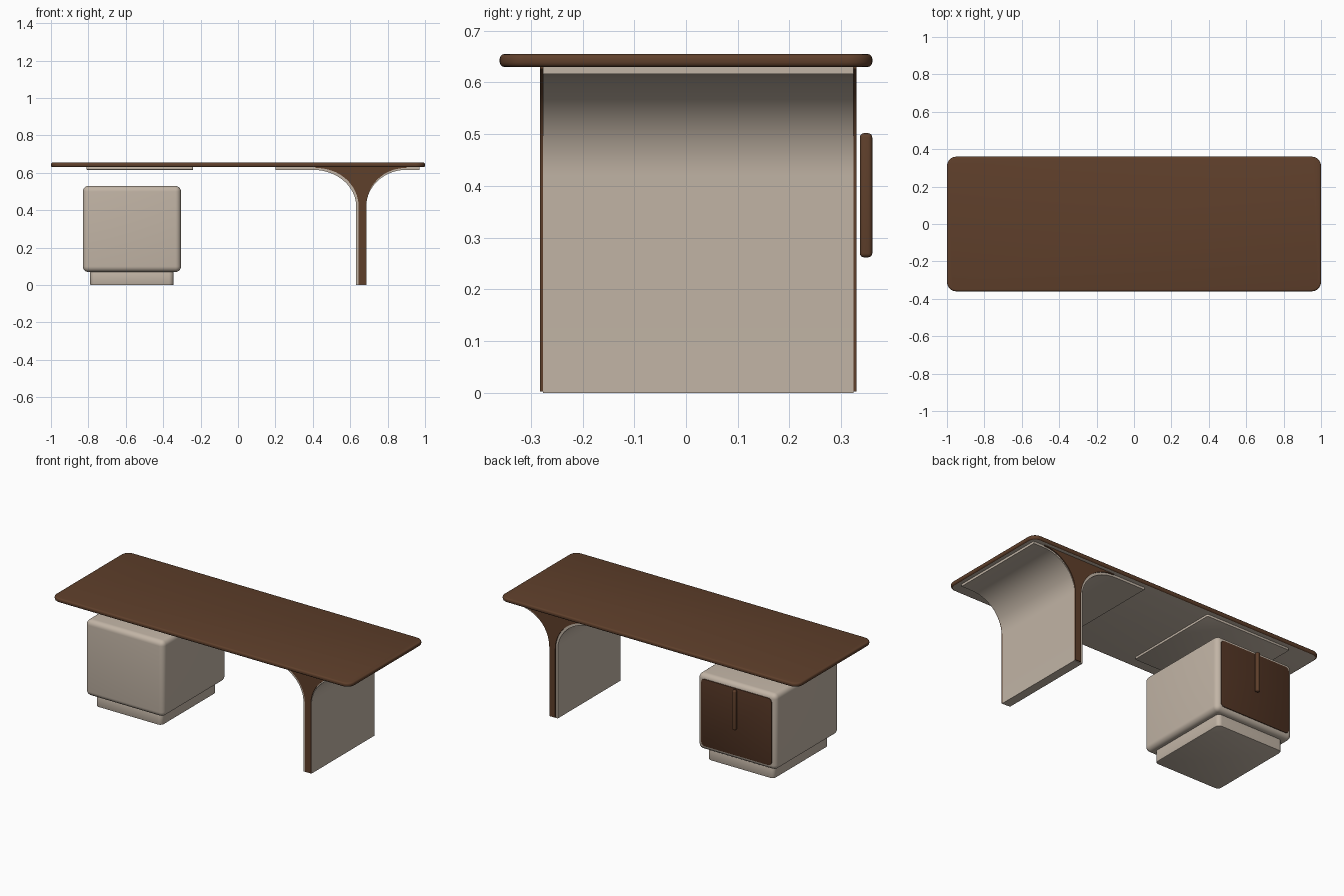
import bpy, bmesh, math

if "Cube" in bpy.data.objects:
    bpy.data.objects.remove(bpy.data.objects["Cube"])


def material(name, rgb):
    m = bpy.data.materials.new(name)
    m.diffuse_color = (*rgb, 1.0)
    m.use_nodes = True
    m.node_tree.nodes["Principled BSDF"].inputs["Base Color"].default_value = m.diffuse_color
    return m


WALNUT = material("walnut brown", (0.114, 0.05, 0.024))
DARK = material("dark walnut", (0.082, 0.034, 0.017))
BEIGE = material("warm beige", (0.54, 0.46, 0.38))


def finish(bm, name, mats, bevel=0.0, segs=4):
    bmesh.ops.recalc_face_normals(bm, faces=bm.faces)
    me = bpy.data.meshes.new(name)
    bm.to_mesh(me)
    bm.free()
    ob = bpy.data.objects.new(name, me)
    bpy.context.collection.objects.link(ob)
    for m in mats:
        me.materials.append(m)
    bpy.context.view_layer.objects.active = ob
    ob.select_set(True)
    if bevel:
        mod = ob.modifiers.new("rounding", "BEVEL")
        mod.width, mod.segments = bevel, segs
        mod.limit_method, mod.angle_limit = "ANGLE", math.radians(40)
        bpy.ops.object.modifier_apply(modifier=mod.name)
    bpy.ops.object.shade_smooth_by_angle(angle=math.radians(35))
    ob.select_set(False)
    return ob


def prism(name, pts, axis, lo, hi, mat, bevel=0.0, segs=3):
    """Extrude a 2D outline along z (outline xy) or y (outline xz)."""
    bm = bmesh.new()
    put = (lambda a, b, t: (a, b, t)) if axis == "z" else (lambda a, b, t: (a, t, b))
    face = bm.faces.new([bm.verts.new(put(a, b, lo)) for a, b in pts])
    ext = bmesh.ops.extrude_face_region(bm, geom=[face])["geom"]
    verts = [g for g in ext if isinstance(g, bmesh.types.BMVert)]
    bmesh.ops.translate(bm, verts=verts, vec=put(0, 0, hi - lo))
    return finish(bm, name, [mat], bevel, segs)


def rounded_rect(a0, a1, b0, b1, r, n=8):
    pts = []
    corners = [(a1 - r, b1 - r), (a0 + r, b1 - r), (a0 + r, b0 + r), (a1 - r, b0 + r)]
    for k, (ca, cb) in enumerate(corners):
        for i in range(n + 1):
            t = math.pi / 2 * (k + i / n)
            pts.append((ca + r * math.cos(t), cb + r * math.sin(t)))
    return pts


# Tabletop: walnut, with beige underside
top = prism("tabletop", rounded_rect(-1, 1, -0.36, 0.36, 0.05), "z", 0.63, 0.655, WALNUT, 0.009)
top.data.materials.append(BEIGE)
for p in top.data.polygons:
    if p.normal.z < -0.98:
        p.material_index = 1

# Mounting plate under the top, above the pedestal
prism("mounting_plate", rounded_rect(-0.81, -0.24, -0.28, 0.325, 0.01, 3), "z", 0.616, 0.631, BEIGE, 0.003, 2)


# Flared leg: stem with two curved flanks meeting the tabletop
def flare(xl, xr, end_l, end_r, cl, cr, z_flat, z0):
    pts = [(xl, z0)]
    n = 20
    zc = 0.42
    for i in range(n + 1):
        t = math.pi / 2 * i / n
        pts.append((cl + (xl - cl) * math.cos(t), zc + (z_flat - zc) * math.sin(t)))
    pts += [(end_l, z_flat), (end_l, 0.631), (end_r, 0.631), (end_r, z_flat)]
    for i in range(n, -1, -1):
        t = math.pi / 2 * i / n
        pts.append((cr - (cr - xr) * math.cos(t), zc + (z_flat - zc) * math.sin(t)))
    pts.append((xr, z0))
    return pts


prism("leg_body", flare(0.632, 0.686, 0.20, 0.97, 0.40, 0.90, 0.616, 0.0), "y", -0.276, 0.324, BEIGE)
# Walnut end faces of the leg
for name, y0, y1 in (("leg_front_face", -0.282, -0.275), ("leg_back_face", 0.323, 0.33)):
    prism(name, flare(0.645, 0.685, 0.415, 0.90, 0.42, 0.895, 0.626, 0.003), "y", y0, y1, WALNUT)


# Pedestal cabinet with rounded edges
def box(name, x0, x1, y0, y1, z0, z1, mat, bevel, segs=5):
    return prism(name, [(x0, y0), (x1, y0), (x1, y1), (x0, y1)], "z", z0, z1, mat, bevel, segs)


box("pedestal", -0.83, -0.305, -0.28, 0.326, 0.07, 0.53, BEIGE, 0.03, 6)
prism("plinth", rounded_rect(-0.79, -0.345, -0.24, 0.29, 0.025), "z", 0.0, 0.075, BEIGE, 0.004, 2)

# Drawer front and upright handle on the back
prism("drawer_front", rounded_rect(-0.803, -0.332, 0.097, 0.503, 0.022), "y", 0.32, 0.33, DARK, 0.002, 2)
box("drawer_handle", -0.581, -0.557, 0.336, 0.36, 0.262, 0.502, WALNUT, 0.008, 4)
